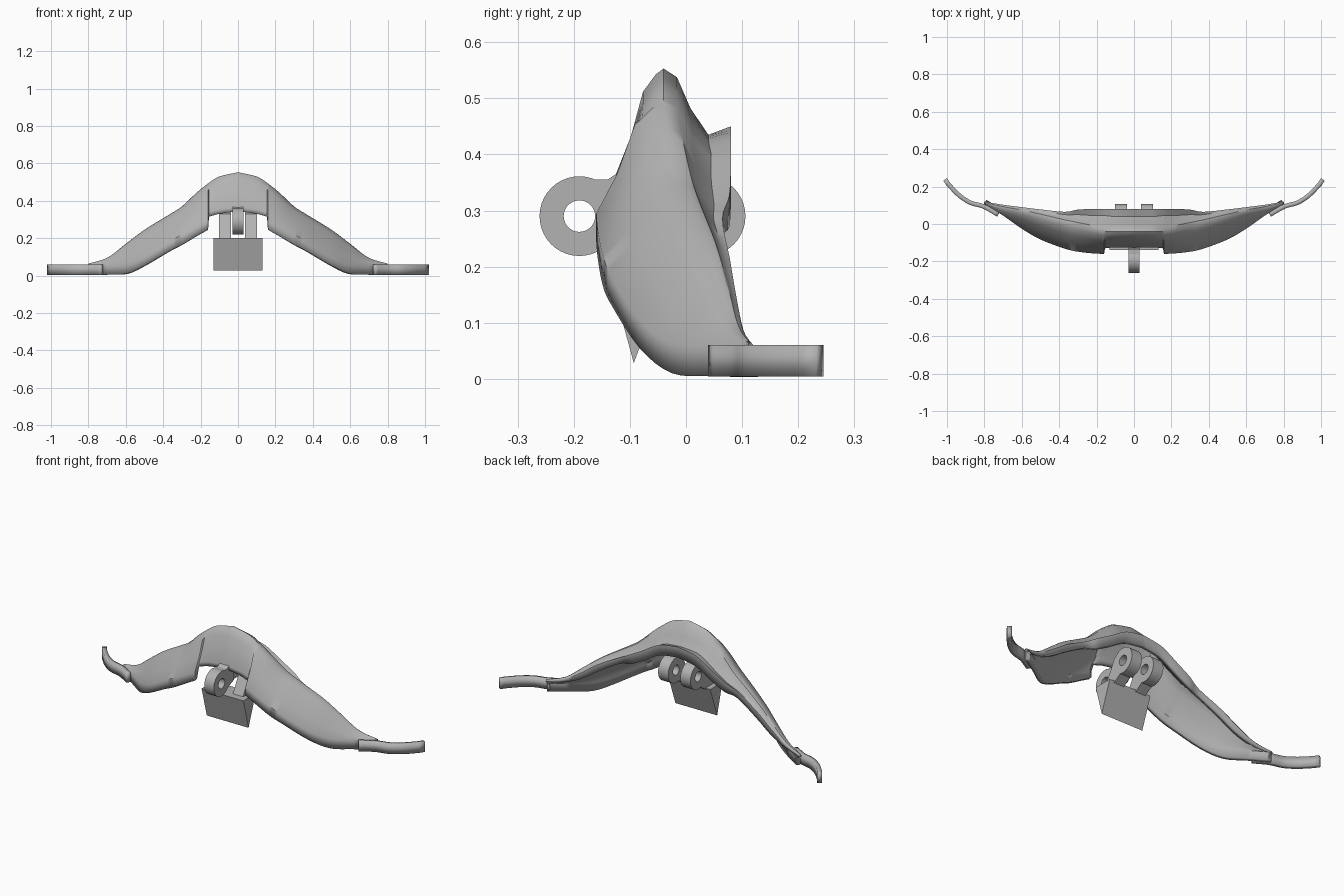
import bpy, bmesh, math
from mathutils import Vector

cube = bpy.data.objects.get("Cube")
if cube:
    bpy.data.objects.remove(cube)

grey = bpy.data.materials.new("plain_grey")
grey.use_nodes = True
COLOUR = (0.45, 0.45, 0.45, 1)
grey.diffuse_color = COLOUR
grey.node_tree.nodes["Principled BSDF"].inputs["Base Color"].default_value = COLOUR


def make(name, verts, faces, smooth=None):
    mesh = bpy.data.meshes.new(name)
    mesh.from_pydata([tuple(v) for v in verts], [], faces)
    mesh.materials.append(grey)
    obj = bpy.data.objects.new(name, mesh)
    bpy.context.collection.objects.link(obj)
    if smooth:
        bpy.ops.object.select_all(action='DESELECT')
        obj.select_set(True)
        bpy.context.view_layer.objects.active = obj
        bpy.ops.object.shade_smooth_by_angle(angle=math.radians(smooth))
    return obj


def sheet(name, rows, thickness, smooth):
    """Loft equal-length rows of points, mirror across x, then thicken inward."""
    n = len(rows[0])
    verts = [p for row in rows for p in row]
    faces = [(i * n + j, (i + 1) * n + j, (i + 1) * n + j + 1, i * n + j + 1)
             for i in range(len(rows) - 1) for j in range(n - 1)]
    obj = make(name, verts, faces, smooth)
    mirror = obj.modifiers.new("mirror", 'MIRROR')
    mirror.merge_threshold = 0.0005
    solid = obj.modifiers.new("thickness", 'SOLIDIFY')
    solid.thickness = thickness
    solid.offset = -1
    return obj


def spline(rows, steps):
    """Smoothly resample a list of number rows."""
    out = []
    for i in range(len(rows) - 1):
        a, b = rows[max(i - 1, 0)], rows[i]
        c, d = rows[i + 1], rows[min(i + 2, len(rows) - 1)]
        for s in range(steps):
            t = s / steps
            out.append([q + 0.5 * t * (r - p + t * (2 * p - 5 * q + 4 * r - u
                        + t * (3 * (q - r) + u - p))) for p, q, r, u in zip(a, b, c, d)])
    return out + [list(rows[-1])]


# Arched shell: x, ridge y z, front y top bottom, valley y z, rear rim y top bottom
CENTRE = [
    (0, -.04, .553, -.125, .365, .345, .04, .435, .08, .45, .39),
    (.1, -.04, .53, -.125, .355, .33, .04, .425, .08, .435, .375),
    (.155, -.04, .497, -.13, .34, .315, .045, .4, .08, .41, .35),
]
WING = [
    (.16, -.04, .493, -.16, .295, .245, .045, .398, .08, .407, .347),
    (.22, -.03, .445, -.157, .262, .212, .045, .355, .08, .37, .31),
    (.3, -.01, .37, -.148, .22, .165, .05, .31, .077, .325, .27),
    (.37, .01, .325, -.132, .18, .13, .05, .28, .065, .285, .25),
    (.5, .045, .245, -.083, .105, .055, .07, .22, .078, .215, .175),
    (.6, .07, .17, -.025, .065, .01, .085, .15, .09, .145, .11),
    (.7, .09, .095, .045, .06, .005, .1, .09, .103, .085, .07),
    (.8, .113, .065, .108, .06, .003, .118, .062, .12, .06, .05),
]


def section(x, ry, rz, fy, ft, fb, vy, vz, by, bt, bb):
    ridge, front, valley = (Vector((x, y, z)) for y, z in ((ry, rz), (fy, ft), (vy, vz)))
    bulge = Vector((0, -.18, .07)) * (ry - fy)
    return [Vector((x, fy, fb)), front, front.lerp(ridge, .35) + bulge * .2,
            front.lerp(ridge, .75) + bulge, front.lerp(ridge, .93) + bulge * .5, ridge,
            ridge.lerp(valley, .2) + Vector((0, .1, .1)) * (vy - ry),
            ridge.lerp(valley, .6), valley,
            Vector((x, by, bt)), Vector((x, by, bb))]


sheet("arched_shell", [section(*r) for r in spline(CENTRE, 4) + spline(WING, 4)], .024, 40)

# Curled flat straps at both tips
tip = spline([(.72, .06), (.8, .105), (.87, .125), (.93, .165), (.985, .222)], 4)
tip.append([1, .245])
sheet("tip_strap", [[Vector((x, y, z)) for z in (.004, .06)] for x, y in tip], -.024, 30)


def extrude(name, profile, x0, x1):
    """Solid with a y-z profile between two x positions."""
    n = len(profile)
    verts = [(x, y, z) for x in (x0, x1) for y, z in profile]
    faces = [tuple(range(n)), tuple(range(2 * n - 1, n - 1, -1))]
    faces += [(i, i + n, (i + 1) % n + n, (i + 1) % n) for i in range(n)]
    obj = make(name, verts, faces)
    bm = bmesh.new()
    bm.from_mesh(obj.data)
    bmesh.ops.recalc_face_normals(bm, faces=bm.faces)
    bm.to_mesh(obj.data)
    bm.free()
    return obj


def ring(name, y, z, x0, x1, outer=.071, inner=.028, n=40):
    """Hinge eye with its hole along x."""
    verts = []
    for x, r in ((x0, outer), (x1, outer), (x1, inner), (x0, inner)):
        verts += [(x, y + r * math.cos(math.tau * k / n), z + r * math.sin(math.tau * k / n))
                  for k in range(n)]
    faces = [(a * n + k, a * n + (k + 1) % n, (a + 1) % 4 * n + (k + 1) % n, (a + 1) % 4 * n + k)
             for a in range(4) for k in range(n)]
    return make(name, verts, faces, 30)


# Front hinge eye and its neck into the shell
ring("front_hinge_eye", -.19, .29, -.03, .03)
extrude("front_hinge_neck", [(-.165, .355), (-.14, .355), (-.11, .375), (-.08, .39),
                             (-.08, .27), (-.125, .25), (-.15, .235), (-.155, .26)], -.03, .03)

# Rear pair of hinge eyes with legs down to the block
for side, x in (("right", -.07), ("left", .07)):
    ring("rear_hinge_eye_" + side, .035, .29, x - .032, x + .032)
    extrude("rear_hinge_leg_" + side, [(-.01, .34), (-.03, .33), (-.1, .2), (-.035, .19),
                                       (.02, .225), (-.005, .27)], x - .032, x + .032)

# Wedge block hanging under the hinge
extrude("wedge_block", [(-.14, .2), (-.03, .2), (-.093, .028)], -.132, .132)
